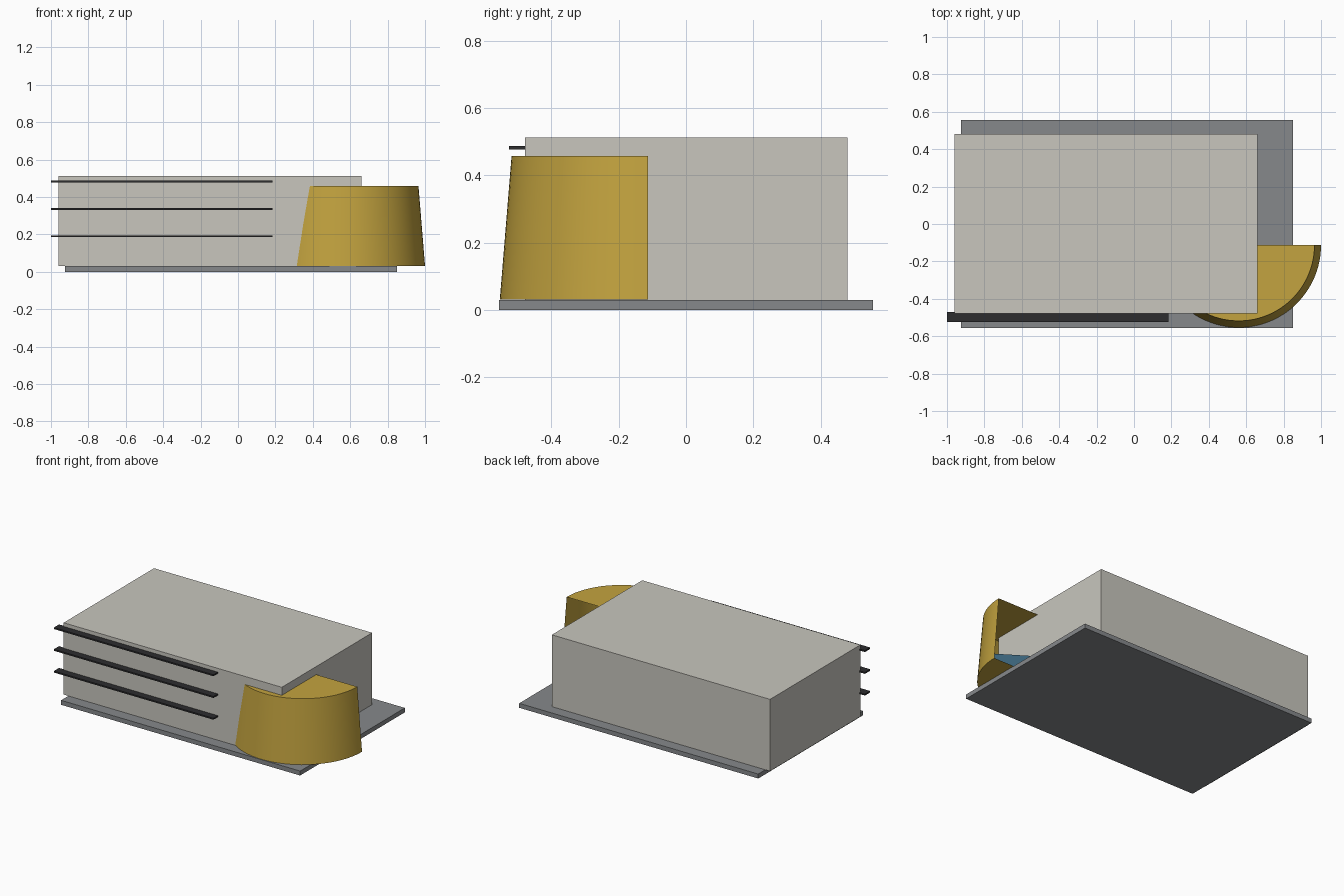
import bpy, bmesh, math
from mathutils import Vector

if "Cube" in bpy.data.objects:
    bpy.data.objects.remove(bpy.data.objects["Cube"], do_unlink=True)


def material(name, rgb):
    mat = bpy.data.materials.new(name)
    mat.use_nodes = True
    colour = (*rgb, 1)
    mat.diffuse_color = colour
    mat.node_tree.nodes["Principled BSDF"].inputs["Base Color"].default_value = colour
    return mat


stone = material("pale stone", (0.58, 0.565, 0.515))
concrete = material("grey concrete", (0.24, 0.25, 0.26))
ochre = material("ochre", (0.55, 0.37, 0.05))
charcoal = material("charcoal", (0.026, 0.026, 0.028))
glass = material("blue glass", (0.042, 0.127, 0.195))


def finish(name, bm, mat):
    mesh = bpy.data.meshes.new(name)
    bm.to_mesh(mesh)
    bm.free()
    mesh.materials.append(mat)
    obj = bpy.data.objects.new(name, mesh)
    bpy.context.collection.objects.link(obj)
    return obj


def box(name, low, high, mat):
    low, high = Vector(low), Vector(high)
    bm = bmesh.new()
    bmesh.ops.create_cube(bm, size=1)
    for v in bm.verts:
        v.co = (low + high) / 2 + v.co * (high - low)
    return finish(name, bm, mat)


# Ground slab and main block
box("base_slab", (-0.925, -0.555, 0), (0.85, 0.555, 0.03), concrete)
box("main_block", (-0.96, -0.478, 0.03), (0.66, 0.48, 0.512), stone)

# Horizontal sunshade fins along the front
for i in range(3):
    z = 0.19 + i * 0.146
    box(f"sunshade_fin_{i + 1}", (-1, -0.525, z - 0.005), (0.185, -0.47, z + 0.005), charcoal)

# Tapered half-round corner shell, open at the back
centre = Vector((0.56, -0.113, 0))
steps = 48
bm = bmesh.new()
rings = []
for radius, z in ((0.44, 0.031), (0.405, 0.458)):
    ring = []
    for i in range(steps + 1):
        a = math.pi + math.pi * i / steps
        ring.append(bm.verts.new(centre + Vector((radius * math.cos(a), radius * math.sin(a), z))))
    rings.append(ring)
bottom, top = rings
for i in range(steps):
    face = bm.faces.new((bottom[i], bottom[i + 1], top[i + 1], top[i]))
    face.smooth = True
bm.faces.new(top)
bm.faces.new(bottom[::-1])
shell = finish("corner_shell", bm, ochre)
bpy.context.view_layer.objects.active = shell
shell.select_set(True)
bpy.ops.object.shade_smooth_by_angle(angle=math.radians(30))
shell.select_set(False)

# Low glass screen standing inside the shell
start, end = Vector((0.66, -0.12, 0)), Vector((0.93, -0.297, 0))
screen = box("glass_screen", (0, -0.005, 0.032), ((end - start).length, 0.005, 0.17), glass)
screen.location = start
screen.rotation_euler.z = math.atan2(end.y - start.y, end.x - start.x)
